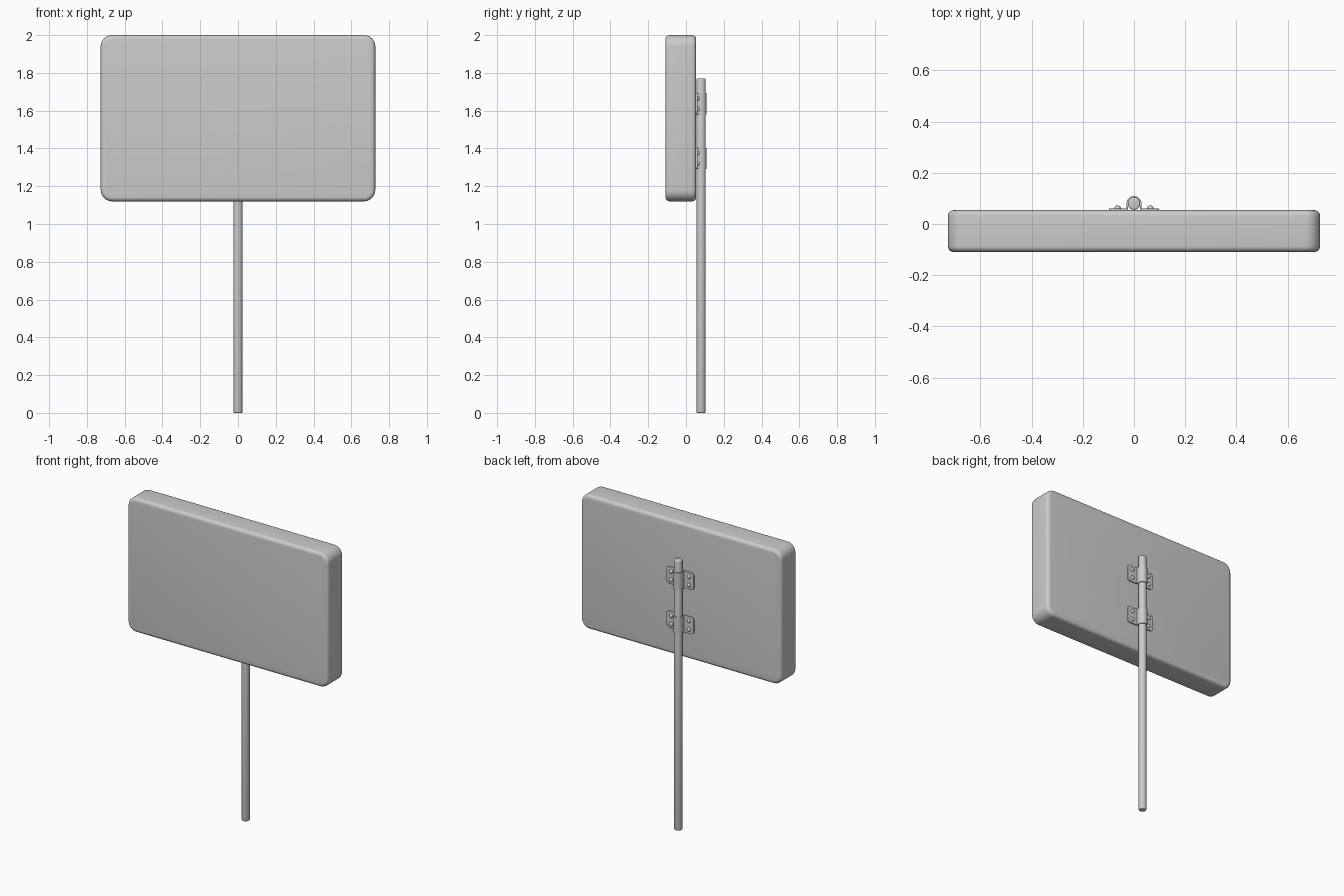
import bpy, bmesh, math

if "Cube" in bpy.data.objects:
    bpy.data.objects.remove(bpy.data.objects["Cube"])

POLE_Y = 0.08      # pole axis
BACK_Y = 0.054     # back face of the sign panel


def finish(name, bm, angle=40):
    bmesh.ops.recalc_face_normals(bm, faces=bm.faces)
    mesh = bpy.data.meshes.new(name)
    bm.to_mesh(mesh)
    bm.free()
    ob = bpy.data.objects.new(name, mesh)
    bpy.context.collection.objects.link(ob)
    bpy.ops.object.select_all(action='DESELECT')
    ob.select_set(True)
    bpy.context.view_layer.objects.active = ob
    bpy.ops.object.shade_smooth_by_angle(angle=math.radians(angle))
    return ob


def rounded_slab(name, x, y, z, corners, radius, rim, segs=8):
    """Box from ranges x, y, z; y-aligned edges rounded on the chosen x sides, then rims softened."""
    bm = bmesh.new()
    bmesh.ops.create_cube(bm, size=1)
    for v in bm.verts:
        for i, (a, b) in enumerate((x, y, z)):
            v.co[i] = a if v.co[i] < 0 else b
    edges = [e for e in bm.edges
             if abs(e.verts[0].co.y - e.verts[1].co.y) > 1e-5
             and e.verts[0].co.x in [v.co.x for v in bm.verts
                                     if (v.co.x > sum(x) / 2) in corners]]
    bmesh.ops.bevel(bm, geom=edges, offset=radius, segments=segs, profile=0.5, affect='EDGES')
    rims = [e for e in bm.edges
            if abs(e.verts[0].co.y - e.verts[1].co.y) < 1e-5]
    bmesh.ops.bevel(bm, geom=rims, offset=rim, segments=5, profile=0.5,
                    affect='EDGES', clamp_overlap=True)
    return finish(name, bm)


# sign panel
rounded_slab("sign_panel", (-0.727, 0.727), (-0.109, BACK_Y), (1.12, 2.0),
             (True, False), 0.06, 0.022)

# pole
bm = bmesh.new()
bmesh.ops.create_cone(bm, cap_ends=True, segments=32, radius1=0.0245, radius2=0.0245, depth=1.77)
bmesh.ops.translate(bm, verts=bm.verts, vec=(0, POLE_Y, 0.885))
ring = [e for e in bm.edges if abs(e.verts[0].co.z - e.verts[1].co.z) < 1e-5]
bmesh.ops.bevel(bm, geom=ring, offset=0.006, segments=3, profile=0.5, affect='EDGES')
finish("pole", bm)


def strap(name, z0, z1):
    """U-shaped band wrapped around the back of the pole."""
    bm = bmesh.new()
    arc = [math.pi * i / 20 for i in range(21)]

    def u(r):
        return ([(r, BACK_Y)] + [(r * math.cos(a), POLE_Y + r * math.sin(a)) for a in arc]
                + [(-r, BACK_Y)])
    outline = u(0.029) + u(0.024)[::-1]
    face = bm.faces.new([bm.verts.new((px, py, z0)) for px, py in outline])
    top = bmesh.ops.extrude_face_region(bm, geom=[face])
    bmesh.ops.translate(bm, vec=(0, 0, z1 - z0),
                        verts=[g for g in top["geom"] if isinstance(g, bmesh.types.BMVert)])
    bmesh.ops.triangulate(bm, faces=[f for f in bm.faces if len(f.verts) > 4])
    return finish(name, bm)


# two clamps: strap, side flanges and domed bolts
for tag, zc in (("upper", 1.637), ("lower", 1.347)):
    strap(tag + "_clamp_strap", zc - 0.056, zc + 0.056)
    for side, s in (("left", -1), ("right", 1)):
        rounded_slab(f"{tag}_{side}_flange", tuple(sorted((s * 0.027, s * 0.098))),
                     (BACK_Y - 0.002, BACK_Y + 0.007), (zc - 0.056, zc + 0.056),
                     (s > 0,), 0.018, 0.001, 5)
        bm = bmesh.new()
        for dz in (-0.028, 0.028):
            dome = bmesh.ops.create_uvsphere(bm, u_segments=20, v_segments=12, radius=0.013)["verts"]
            for v in dome:
                v.co.y *= 0.9
            bmesh.ops.translate(bm, verts=dome, vec=(s * 0.064, BACK_Y + 0.007, zc + dz))
        finish(f"{tag}_{side}_bolts", bm)
